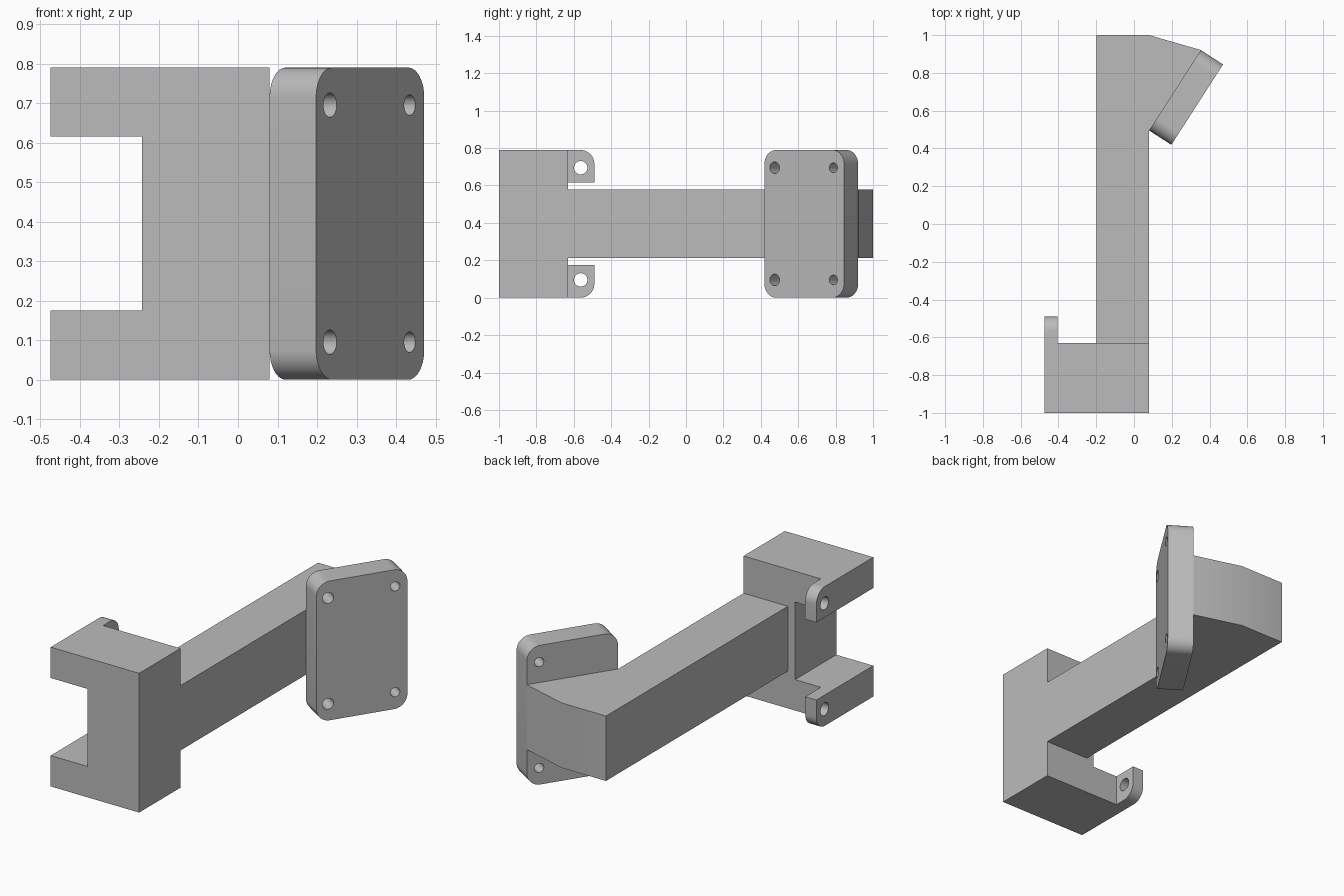
import bpy, bmesh, math
from mathutils import Matrix, Vector

if "Cube" in bpy.data.objects:
    bpy.data.objects.remove(bpy.data.objects["Cube"])

grey = bpy.data.materials.new("plain grey")
grey.diffuse_color = (0.5, 0.5, 0.5, 1)
grey.use_nodes = True
grey.node_tree.nodes["Principled BSDF"].inputs["Base Color"].default_value = grey.diffuse_color
H = 0.79  # overall height


def prism(name, pts, depth, matrix=Matrix()):
    """Extrude a 2D outline along local z, then place it with a matrix."""
    bm = bmesh.new()
    face = bm.faces.new([bm.verts.new((x, y, 0)) for x, y in pts])
    ext = bmesh.ops.extrude_face_region(bm, geom=[face])
    bmesh.ops.translate(bm, vec=(0, 0, depth),
                        verts=[v for v in ext["geom"] if isinstance(v, bmesh.types.BMVert)])
    bmesh.ops.transform(bm, matrix=matrix, verts=bm.verts)
    bmesh.ops.recalc_face_normals(bm, faces=bm.faces)
    mesh = bpy.data.meshes.new(name)
    bm.to_mesh(mesh)
    bm.free()
    mesh.materials.append(grey)
    obj = bpy.data.objects.new(name, mesh)
    bpy.context.collection.objects.link(obj)
    return obj


def arc(cx, cy, r, start, end, n=10):
    return [(cx + r * math.cos(math.radians(start + (end - start) * i / n)),
             cy + r * math.sin(math.radians(start + (end - start) * i / n)))
            for i in range(n + 1)]


def drill(obj, u, v, r, start, end, matrix):
    """Cut a round hole along local z of the matrix."""
    cutter = prism("hole_cutter", arc(u, v, r, 0, 360, 32)[:-1], end - start,
                   matrix @ Matrix.Translation((0, 0, start)))
    cutter.hide_render = True
    mod = obj.modifiers.new("hole", "BOOLEAN")
    mod.operation, mod.solver, mod.object = "DIFFERENCE", "EXACT", cutter
    select(obj)
    bpy.ops.object.modifier_apply(modifier=mod.name)
    bpy.data.objects.remove(cutter)


def select(obj):
    bpy.ops.object.select_all(action="DESELECT")
    obj.select_set(True)
    bpy.context.view_layer.objects.active = obj


def frame(u, v, w, origin):
    m = Matrix((u, v, w)).transposed().to_4x4()
    m.translation = Vector(origin)
    return m


# C-shaped block at the front, profile in x-z, extruded towards -y
block_frame = frame((1, 0, 0), (0, 0, 1), (0, -1, 0), (0, -0.63, 0))
prism("clamp_block", [(-0.475, 0), (0.08, 0), (0.08, H), (-0.475, H), (-0.475, 0.615),
                      (-0.243, 0.615), (-0.243, 0.175), (-0.475, 0.175)], 0.37, block_frame)

# Drilled ears behind the block, rounded at the outer corner
ear_frame = frame((0, 1, 0), (0, 0, 1), (1, 0, 0), (-0.475, 0, 0))
ear = [(-0.63, 0.175), (-0.63, 0)] + arc(-0.565, 0.075, 0.075, -90, 0) + [(-0.49, 0.175)]
for name, flip in (("lower_ear", False), ("upper_ear", True)):
    pts = [(y, H - z if flip else z) for y, z in ear]
    obj = prism(name, pts, 0.07, ear_frame)
    drill(obj, -0.563, H - 0.095 if flip else 0.095, 0.036, -0.1, 0.2, ear_frame)

# Long arm with the angled head
prism("arm", [(-0.198, -0.63), (0.08, -0.63), (0.08, 0.495), (0.354, 0.921),
              (0.08, 1), (-0.198, 1)], 0.368, Matrix.Translation((0, 0, 0.211)))

# Angled mounting plate with rounded corners
along = Vector((0.274, 0.426, 0)).normalized()
out = Vector((along.y, -along.x, 0))
plate_frame = frame(along, (0, 0, 1), out, (0.08, 0.495, 0))
L, R, T = 0.506, 0.075, 0.14
plate = prism("mounting_plate",
              arc(R, R, R, 180, 270) + arc(L - R, R, R, 270, 360)
              + arc(L - R, H - R, R, 0, 90) + arc(R, H - R, R, 90, 180), T, plate_frame)
for z in (0.095, H - 0.095):
    drill(plate, 0.065, z, 0.031, 0.03, 0.3, plate_frame)      # blind inner holes
    drill(plate, L - 0.068, z, 0.026, -0.1, 0.3, plate_frame)  # through outer holes

# Smooth the rounded faces and keep hard edges
for obj in list(bpy.context.scene.objects):
    select(obj)
    bpy.ops.object.shade_smooth_by_angle(angle=math.radians(30))
